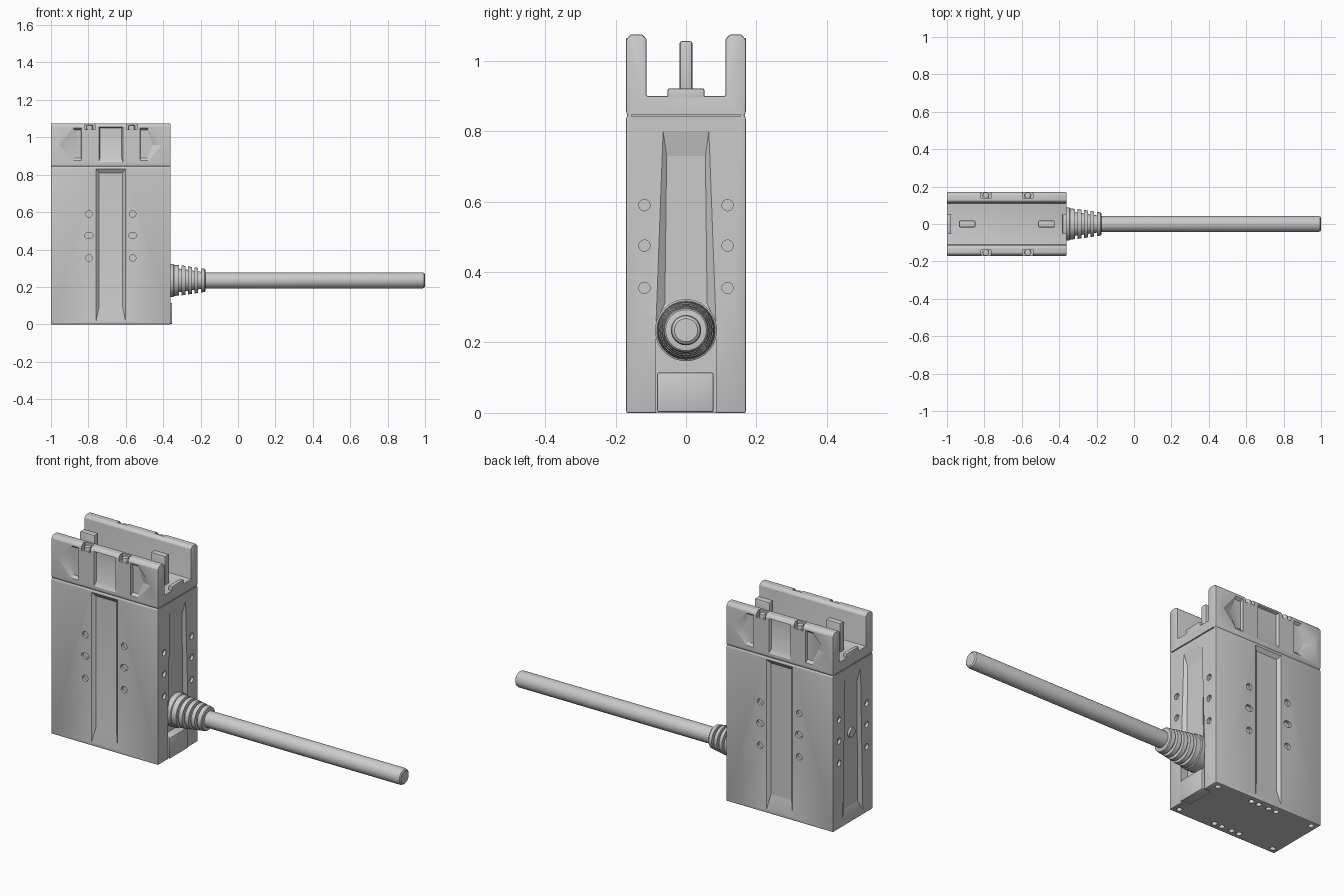
import bpy, bmesh, math
from mathutils import Matrix, Vector

if "Cube" in bpy.data.objects:
    bpy.data.objects.remove(bpy.data.objects["Cube"])

CX = -0.68                 # body centre in x
X0, X1, HW = -1.0, -0.36, 0.17
CZ = 0.235                 # cable height


def to_object(bm, name):
    bmesh.ops.recalc_face_normals(bm, faces=bm.faces)
    me = bpy.data.meshes.new(name)
    bm.to_mesh(me)
    bm.free()
    ob = bpy.data.objects.new(name, me)
    bpy.context.collection.objects.link(ob)
    return ob


def loft(bm, loops):
    """Closed solid through loops of equal point count."""
    rings = [[bm.verts.new(p) for p in lp] for lp in loops]
    n = len(rings[0])
    for a, b in zip(rings, rings[1:]):
        for i in range(n):
            j = (i + 1) % n
            bm.faces.new((a[i], a[j], b[j], b[i]))
    bm.faces.new(rings[0])
    bm.faces.new(rings[-1])


def box(bm, x0, x1, y0, y1, z0, z1):
    loft(bm, [[(x0, y0, z), (x1, y0, z), (x1, y1, z), (x0, y1, z)] for z in (z0, z1)])


def drill(bm, pos, axis, r, depth=0.05, stretch=1.0):
    rot = Vector(axis).to_track_quat('Z', 'Y').to_matrix().to_4x4()
    m = Matrix.Translation(pos) @ rot @ Matrix.Diagonal((stretch, 1, 1, 1))
    bmesh.ops.create_cone(bm, cap_ends=True, segments=20, radius1=r, radius2=r,
                          depth=depth, matrix=m)


def finish(ob, bevel=0.0, angle=30):
    bpy.ops.object.select_all(action='DESELECT')
    ob.select_set(True)
    bpy.context.view_layer.objects.active = ob
    if bevel:
        m = ob.modifiers.new("bevel", 'BEVEL')
        m.width, m.segments, m.limit_method = bevel, 2, 'ANGLE'
        bpy.ops.object.modifier_apply(modifier=m.name)
    bpy.ops.object.shade_smooth_by_angle(angle=math.radians(angle))


def lathe(name, prof, seg=40):
    """Revolve (x, r) points about the cable axis."""
    bm = bmesh.new()
    loft(bm, [[(x, r * math.cos(2 * math.pi * i / seg), CZ + r * math.sin(2 * math.pi * i / seg))
               for i in range(seg)] for x, r in prof])
    finish(to_object(bm, name))


# Housing: U-shaped section with a seam line, extruded along x
half = [(.17, 0), (.17, .838), (.165, .845), (.17, .852), (.17, 1.06), (.157, 1.075),
        (.125, 1.075), (.112, 1.062), (.112, .90)]
section = half + [(-y, z) for y, z in reversed(half)]
bm = bmesh.new()
loft(bm, [[(x, y, z) for y, z in section] for x in (X0, X1)])
housing = to_object(bm, "housing")
finish(housing, 0.004)

# Cutters: flutes, panels, dimples, clip notches and cable recess
bm = bmesh.new()
for s in (-1, 1):
    def panel(pts_out, pts_in, depth):
        k = 1.0
        over = 0.004
        loft(bm, [[(x, s * (HW + over), z) for x, z in pts_out],
                  [(x, s * HW, z) for x, z in pts_out],
                  [(x, s * (HW - depth), z) for x, z in pts_in]])

    # Long flute on the broad face
    panel([(CX - .078, .02), (CX + .078, .02), (CX + .078, .83), (CX - .078, .83)],
          [(CX - .062, .10), (CX + .062, .10), (CX + .062, .81), (CX - .062, .81)], .014)
    # Pockets on the upper wall
    panel([(CX - .064, .868), (CX + .064, .868), (CX + .064, 1.055), (CX - .064, 1.055)],
          [(CX - .058, .89), (CX + .058, .89), (CX + .058, 1.05), (CX - .058, 1.05)], .012)
    for d in (-1, 1):
        panel([(CX + d * a, z) for a, z in ((.156, .875), (.20, .875), (.275, .96), (.20, 1.05), (.156, 1.05))],
              [(CX + d * a, z) for a, z in ((.16, .89), (.195, .89), (.225, .96), (.195, 1.04), (.16, 1.04))], .012)
        # Clip notches
        x = CX + d * .112
        box(bm, x - .027, x + .027, *sorted((s * .138, s * .18)), 1.042, 1.09)
        # Dimples on broad and narrow faces
        for z in (.355, .475, .59):
            wide = 1.3 if z == .475 else 1.0
            drill(bm, (CX + d * .117, s * HW, z), (0, 1, 0), .017, .03, wide)
            drill(bm, (CX + d * .32, s * .118, z), (1, 0, 0), .016, .03)
        # Screw holes underneath
        drill(bm, (CX + d * .285, s * .14, 0), (0, 0, 1), .014)
        for dx in (.03, .075):
            drill(bm, (CX + d * dx, s * .135, 0), (0, 0, 1), .014)

    # Flute and seam on each narrow end
    X = CX + s * .32
    z0 = .26 if s > 0 else .03
    outer = [(-.085, z0), (.085, z0), (.065, .80), (-.065, .80)]
    inner = [(-.06, z0 + .05), (.06, z0 + .05), (.055, .73), (-.055, .73)]
    loft(bm, [[(X + s * .004, y, z) for y, z in outer], [(X, y, z) for y, z in outer],
              [(X - s * .014, y, z) for y, z in inner]])
    box(bm, X - .005, X + .005, -.155, .155, .842, .848)
box(bm, X1 - .04, X1 + .02, -.085, .085, -.02, .22)

cutter = to_object(bm, "cutter")
cutter.hide_render = True
bpy.context.view_layer.objects.active = housing
mod = housing.modifiers.new("cuts", 'BOOLEAN')
mod.operation, mod.solver, mod.object = 'DIFFERENCE', 'EXACT', cutter
bpy.ops.object.modifier_apply(modifier=mod.name)
bpy.data.objects.remove(cutter)
finish(housing)


def block(name, dims, bevel):
    bm = bmesh.new()
    box(bm, *dims)
    finish(to_object(bm, name), bevel)


# Latch block below the cable
block("latch_block", (-.42, -.352, -.082, .078, .002, .115), .005)

# Contact blades, end tabs and clip pegs
for d, side in ((-1, "left"), (1, "right")):
    x = CX + d * .212
    block("blade_" + side, (x - .044, x + .044, -.018, .018, .88, 1.056), .006)
    x = CX + d * .309
    block("end_tab_" + side, (x - .011, x + .011, -.052, .052, .88, .922), .005)
    for s, face in ((-1, "front"), (1, "back")):
        bm = bmesh.new()
        drill(bm, (CX + d * .112, s * .153, 1.05), (0, 0, 1), .017, .03)
        finish(to_object(bm, f"clip_peg_{face}_{side}"), .003)

# Round plug on the left end
bm = bmesh.new()
drill(bm, (X0 + .009, 0, .475), (1, 0, 0), .026, .014)
finish(to_object(bm, "end_plug"), .002)

# Strain relief: tapering sleeve with ribs
ribs = [(-.42, .088), (-.345, .088), (-.342, .083), (-.315, .081)]
for i in range(4):
    a = -.315 + i * .034
    r = .081 - i * .005
    ribs += [(a, r - .018), (a + .014, r - .020), (a + .014, r - .001), (a + .034, r - .004)]
ribs += [(-.175, .058), (-.172, .040)]
lathe("strain_relief", ribs)

# Cable with a rounded tip
lathe("cable", [(-.25, .043), (.985, .043), (.995, .040), (1.0, .033)])
